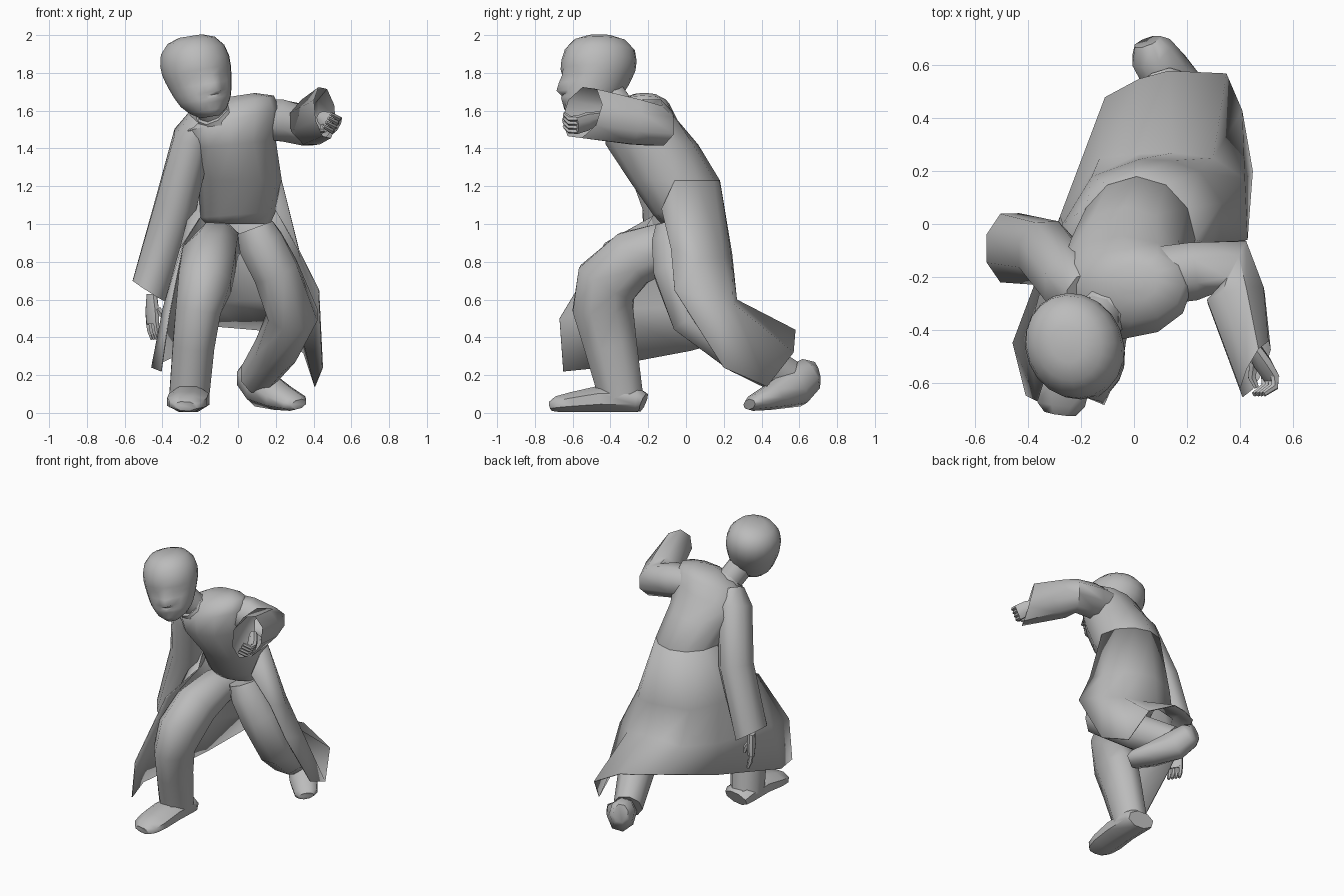
import bpy, bmesh
from math import sin, cos, pi, radians
from mathutils import Vector, Matrix

cube = bpy.data.objects.get("Cube")
if cube:
    bpy.data.objects.remove(cube, do_unlink=True)

grey = bpy.data.materials.new("plain grey")
grey.use_nodes = True
tone = (0.5, 0.5, 0.5, 1)
grey.diffuse_color = tone
grey.node_tree.nodes["Principled BSDF"].inputs["Base Color"].default_value = tone

X, Z = Vector((1, 0, 0)), Vector((0, 0, 1))


def finish(name, bm, angle):
    """Turn a bmesh into a named, smoothly shaded grey object."""
    bmesh.ops.recalc_face_normals(bm, faces=bm.faces)
    mesh = bpy.data.meshes.new(name)
    bm.to_mesh(mesh)
    bm.free()
    mesh.materials.append(grey)
    obj = bpy.data.objects.new(name, mesh)
    bpy.context.collection.objects.link(obj)
    bpy.ops.object.select_all(action="DESELECT")
    obj.select_set(True)
    bpy.context.view_layer.objects.active = obj
    bpy.ops.object.shade_smooth_by_angle(angle=radians(angle))
    return obj


def skin(name, rows, closed=True, end=True, angle=55):
    """Bridge rows of points with quads; optionally close the ends."""
    bm = bmesh.new()
    grid = [[bm.verts.new(p) for p in row] for row in rows]
    n = len(grid[0])
    for low, high in zip(grid, grid[1:]):
        for i in range(n if closed else n - 1):
            j = (i + 1) % n
            bm.faces.new((low[i], low[j], high[j], high[i]))
    if closed:
        bm.faces.new(grid[0])
        if end:
            bm.faces.new(grid[-1])
    return finish(name, bm, angle)


def tube(name, path, hint=X, sides=8, skew=(0, 0), end=True):
    """Sweep a polygon along (x, y, z, radius along hint, radius across).
    The last ring is cut at a slant given by skew."""
    centres = [Vector(p[:3]) for p in path]
    grow = 1 / cos(pi / sides)
    turns = [2 * pi * (k + 0.5) / sides for k in range(sides)]
    rows = []
    for i, p in enumerate(path):
        before, after = centres[max(i - 1, 0)], centres[min(i + 1, len(path) - 1)]
        along = (after - before).normalized()
        u = (hint - along * hint.dot(along)).normalized()
        v = along.cross(u)
        rows.append([centres[i] + grow * (u * cos(t) * p[3] + v * sin(t) * p[4])
                     for t in turns])
    rows[-1] = [q + along * (skew[0] * cos(t) + skew[1] * sin(t))
                for q, t in zip(rows[-1], turns)]
    return skin(name, rows, end=end)


# Torso: leaning ellipses, the top ones sloping down to the right shoulder
torso = [
    (0, 0, 1.0, .17, .13, 0), (0, -.01, 1.05, .2, .165, .08),
    (.01, -.06, 1.23, .222, .24, 0), (-.035, -.18, 1.42, .235, .245, .1),
    (-.04, -.24, 1.55, .26, .195, .25), (-.01, -.23, 1.64, .2, .14, .2),
    (0, -.22, 1.68, .09, .07, .15)]
rings = []
for cx, cy, z, rx, ry, slope in torso:
    turns = [2 * pi * k / 12 for k in range(12)]
    rings.append([(cx + rx * cos(t), cy + ry * sin(t), z + slope * rx * cos(t))
                  for t in turns])
skin("coat_body", rings)

# Coat skirt: open sheet hung from the back half of the waist ring,
# running from right front edge, round the back, to left front edge
skirt = [
    [(-.2, -.18, 1.04), *rings[2][6::-1], (.2, -.13, 1.08)],
    [(-.29, -.43, .9), (-.31, -.28, .87), (-.27, 0, .84), (-.16, .18, .83),
     (.02, .245, .84), (.14, .24, .83), (.25, .2, .82), (.335, .08, .82),
     (.32, -.08, .87)],
    [(-.37, -.67, .5), (-.4, -.42, .55), (-.28, .03, .56), (-.13, .25, .58),
     (.02, .265, .6), (.15, .27, .6), (.3, .25, .58), (.42, .17, .58),
     (.43, -.06, .65)],
    [(-.41, -.65, .22), (-.46, -.45, .24), (-.28, .03, .33), (-.11, .48, .46),
     (.02, .55, .45), (.13, .58, .44), (.35, .57, .32), (.41, .43, .14),
     (.45, .2, .24)]]
coat_skirt = skin("coat_skirt", skirt, closed=False, angle=70)
cloth = coat_skirt.modifiers.new("cloth", "SOLIDIFY")
cloth.thickness = 0.006

# Sleeves, open at the cuffs
tube("right_sleeve", [
    (-.19, -.27, 1.56, .07, .08), (-.24, -.23, 1.46, .1, .13),
    (-.33, -.11, 1.1, .11, .12), (-.47, -.09, .645, .1, .13)],
    skew=(.03, 0), end=False)
tube("left_sleeve", [
    (.06, -.2, 1.56, .1, .11), (.22, -.18, 1.55, .11, .11),
    (.37, -.16, 1.52, .105, .11), (.385, -.27, 1.54, .12, .11),
    (.46, -.55, 1.59, .135, .075)], hint=Z, skew=(-.02, .08), end=False)

# Trouser legs
tube("right_leg", [
    (-.09, .05, .9, .11, .1), (-.12, -.1, .88, .12, .13),
    (-.15, -.28, .82, .14, .15), (-.175, -.42, .69, .14, .165),
    (-.21, -.44, .55, .12, .16), (-.235, -.4, .36, .11, .14),
    (-.26, -.34, .07, .105, .115)])
tube("left_leg", [
    (.09, -.05, .98, .1, .11), (.12, -.05, .9, .12, .13),
    (.2, -.03, .75, .12, .14), (.29, .04, .52, .13, .13),
    (.2, .29, .33, .11, .12), (.1, .53, .19, .09, .1)])

# Shoes
tube("right_shoe", [
    (-.25, -.225, .055, .09, .05), (-.255, -.26, .07, .105, .065),
    (-.26, -.45, .075, .105, .07), (-.27, -.6, .058, .105, .053),
    (-.275, -.68, .047, .09, .042), (-.28, -.715, .035, .06, .025)])
tube("left_shoe", [
    (.05, .69, .21, .05, .06), (.065, .65, .2, .08, .09),
    (.12, .57, .14, .09, .11), (.22, .45, .085, .09, .065),
    (.3, .36, .055, .075, .04), (.32, .335, .045, .05, .025)])

# Head: stacked ovals with pushed nose, eye, and mouth points on the front
head_rows = [  # height, y shift, half width, half depth, nose push, eye push
    (-.225, -.085, .05, .07, 0, 0), (-.19, -.07, .1, .115, .008, 0),
    (-.15, -.05, .13, .145, -.008, 0), (-.13, -.047, .14, .153, .012, 0),
    (-.112, -.04, .147, .16, -.002, -.002), (-.095, -.035, .153, .168, .035, -.003),
    (-.05, -.02, .165, .182, .022, -.006), (-.01, -.01, .175, .192, .004, -.014),
    (.03, 0, .182, .2, 0, .002), (.08, .005, .183, .202, 0, 0),
    (.14, .01, .168, .188, 0, 0), (.19, .01, .125, .14, 0, 0),
    (.213, .01, .06, .07, 0, 0)]
pose = (Matrix.Translation((-.215, -.465, 1.785)) @ Matrix.Rotation(radians(-9), 4, "Y")
        @ Matrix.Rotation(radians(22), 4, "Z"))
rows = []
for z, shift, rx, ry, nose, eye in head_rows:
    row = []
    for k in range(20):
        t = 2 * pi * k / 20 - pi / 2
        push = nose if k == 0 else eye if k in (1, 2, 18, 19) else 0
        row.append(pose @ Vector((rx * cos(t), shift + (ry + push) * sin(t), z)))
    rows.append(row)
skin("head", rows, angle=70)

# Neck and collar
tube("neck", [(-.1, -.3, 1.54, .08, .08), (-.18, -.42, 1.7, .08, .085)])
tube("collar", [(-.1, -.31, 1.54, .11, .11), (-.135, -.355, 1.595, .085, .09)])


def hand(name, wrist, direction, side, curl):
    """Palm, four jointed fingers and a thumb reaching along a direction."""
    wrist, d = Vector(wrist), Vector(direction).normalized()
    s = (Vector(side) - d * Vector(side).dot(d)).normalized()
    palm = d.cross(s)

    def at(reach, across, drop, a, b):
        return (*(wrist + d * reach + s * across + palm * drop), a, b)

    tube(name + "_palm", [at(-.06, 0, 0, .03, .025), at(.03, 0, 0, .05, .028),
                          at(.1, 0, 0, .05, .022)], hint=s)
    for i, finger in enumerate(("first", "second", "third", "fourth")):
        off = (i - 1.5) * .025
        tube(f"{name}_{finger}_finger", [
            at(.09, off, 0, .013, .015), at(.14 - curl * .2, off, curl * .3, .013, .014),
            at(.2 - curl, off, curl, .009, .009)], hint=s, sides=6)
    tube(name + "_thumb", [at(.02, -.04, .01, .016, .016),
                           at(.07, -.06, .04, .014, .014),
                           at(.11, -.05, .05, .009, .009)], hint=s, sides=6)


hand("right_hand", (-.455, -.11, .57), (.02, -.02, -1), (-.6, 1, 0), .02)
hand("left_hand", (.47, -.5, 1.55), (.45, -.75, -.25), (.5, .1, 1), .08)
